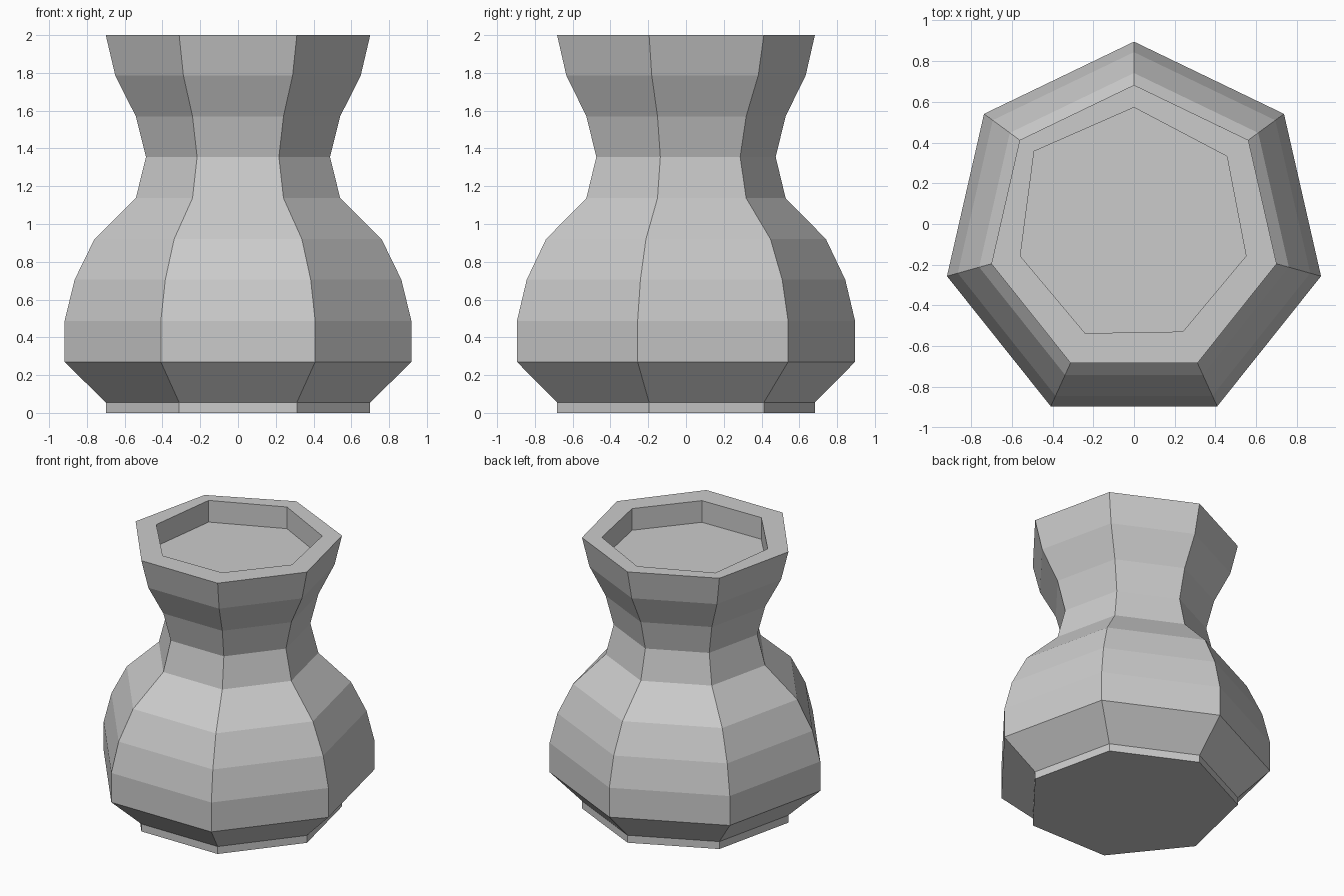
import bpy
import bmesh
from math import sin, cos, tau

if "Cube" in bpy.data.objects:
    bpy.data.objects.remove(bpy.data.objects["Cube"])

SIDES = 7

# One plain clay colour
clay = bpy.data.materials.new("light grey clay")
clay.use_nodes = True
grey = (0.6, 0.6, 0.6, 1)
clay.diffuse_color = grey
clay.node_tree.nodes["Principled BSDF"].inputs["Base Color"].default_value = grey

# Unit heptagon pointing to the back, half-width 1, centred by its bounds
unit = [(sin(tau * i / SIDES), cos(tau * i / SIDES)) for i in range(SIDES)]
half = max(x for x, y in unit)
mid = (max(y for x, y in unit) + min(y for x, y in unit)) / 2
unit = [(x / half, (y - mid) / half) for x, y in unit]

# Outer profile from foot to rim: half-width, height
profile = [(0.70, 0), (0.70, 0.055), (0.918, 0.27), (0.918, 0.487),
           (0.865, 0.705), (0.76, 0.92), (0.541, 1.137), (0.487, 1.355),
           (0.541, 1.57), (0.65, 1.787), (0.70, 2.0)]

# Slightly uneven mouth outline, clockwise from the back corner
mouth = [(0, 0.572), (0.456, 0.332), (0.55, -0.157), (0.24, -0.528),
         (-0.24, -0.536), (-0.558, -0.157), (-0.49, 0.357)]
FLOOR = 1.84

bm = bmesh.new()


def ring(points, z, scale=1):
    return [bm.verts.new((x * scale, y * scale, z)) for x, y in points]


# Outer wall, flat rim, then the shallow recess
rings = [ring(unit, z, w) for w, z in profile]
rings += [ring(mouth, 2.0), ring(mouth, FLOOR)]
for low, high in zip(rings, rings[1:]):
    for i in range(SIDES):
        j = (i + 1) % SIDES
        bm.faces.new((low[i], low[j], high[j], high[i]))

# Base and recess floor
bm.faces.new(rings[0])
bm.faces.new(rings[-1])
bmesh.ops.recalc_face_normals(bm, faces=bm.faces)

mesh = bpy.data.meshes.new("vase")
bm.to_mesh(mesh)
bm.free()
mesh.materials.append(clay)
vase = bpy.data.objects.new("vase", mesh)
bpy.context.collection.objects.link(vase)
